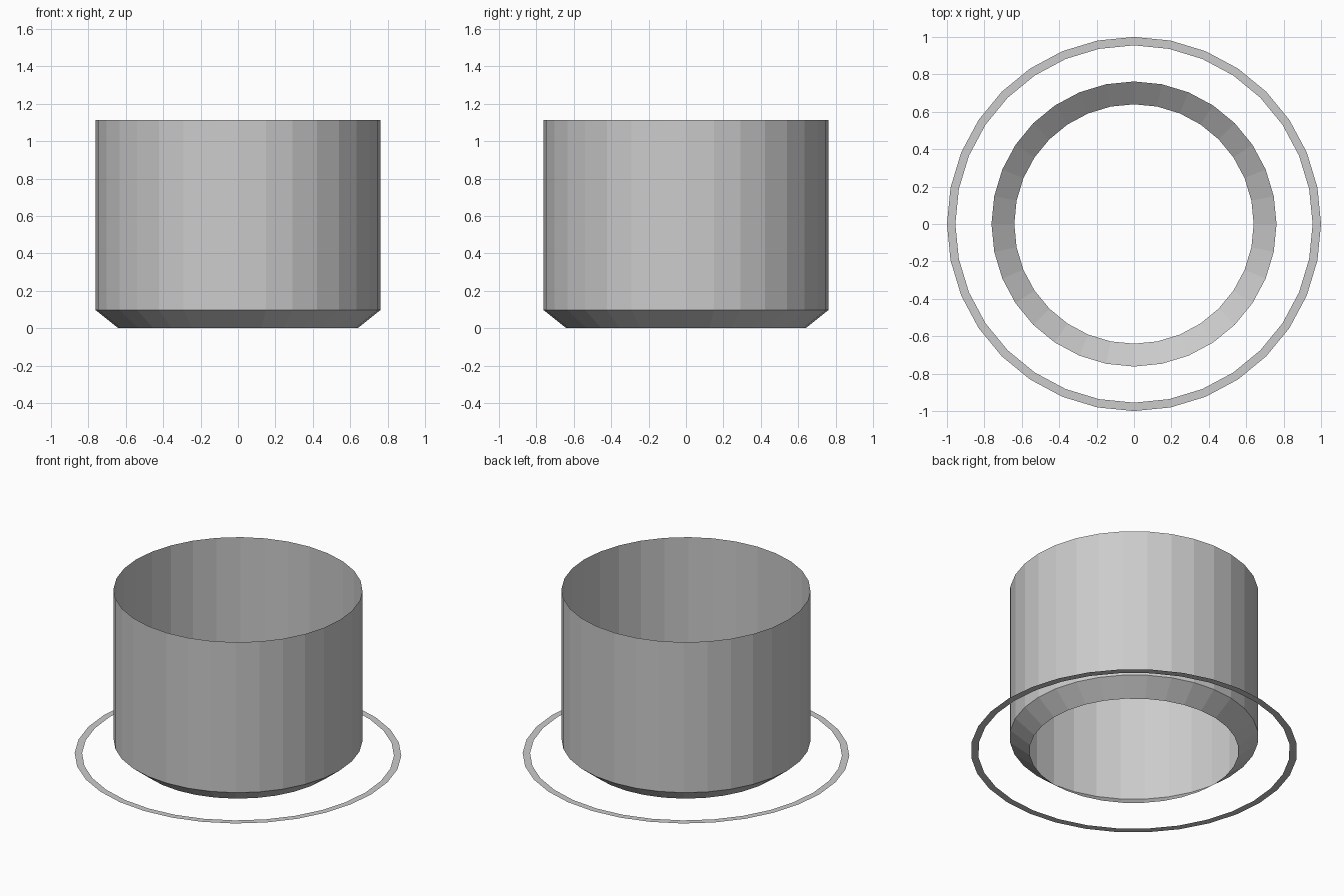
import bpy
import bmesh
from math import cos, sin, tau

SEGMENTS = 32

cube = bpy.data.objects.get("Cube")
if cube:
    bpy.data.objects.remove(cube, do_unlink=True)

# Single plain grey
grey = bpy.data.materials.new("light_grey")
grey.use_nodes = True
colour = (0.6, 0.6, 0.6, 1)
grey.diffuse_color = colour
grey.node_tree.nodes["Principled BSDF"].inputs["Base Color"].default_value = colour


def lathe(name, profile):
    """Sweep (radius, z) points around the z axis as an open, flat-faced shell."""
    bm = bmesh.new()
    angles = [tau * i / SEGMENTS for i in range(SEGMENTS)]
    loops = [[bm.verts.new((r * cos(a), r * sin(a), z)) for a in angles]
             for r, z in profile]
    for low, high in zip(loops, loops[1:]):
        for i in range(SEGMENTS):
            j = (i + 1) % SEGMENTS
            bm.faces.new((low[i], low[j], high[j], high[i]))
    mesh = bpy.data.meshes.new(name)
    bm.to_mesh(mesh)
    bm.free()
    mesh.materials.append(grey)
    obj = bpy.data.objects.new(name, mesh)
    bpy.context.collection.objects.link(obj)
    return obj


# Open tube with a tapered lower lip
lathe("tapered_tube", [(0.64, 0), (0.762, 0.097), (0.762, 1.113)])

# Thin flat ring lying around the foot, facing up
lathe("ground_ring", [(1.0, 0), (0.955, 0)])
